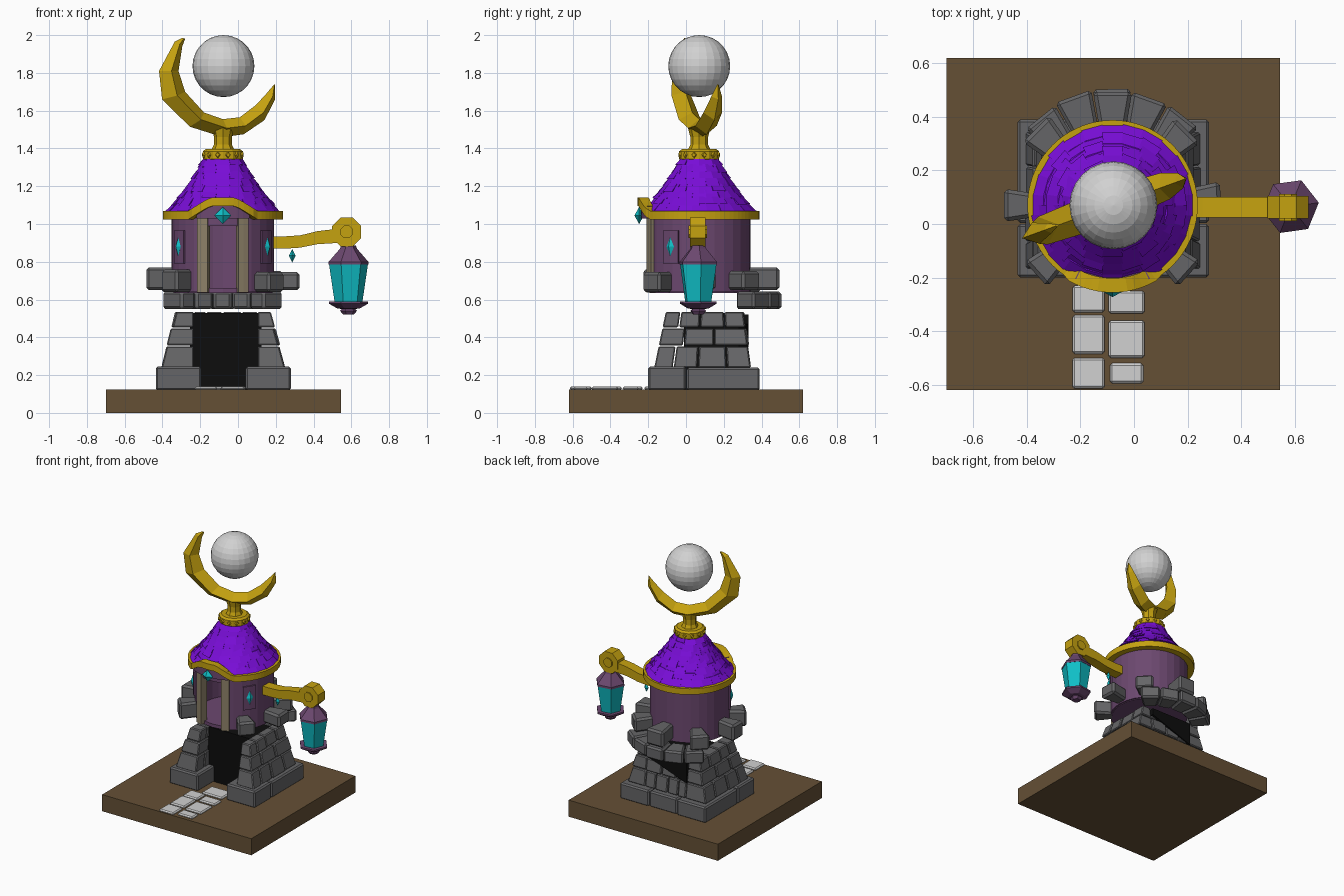
import bpy, bmesh, math, random
from mathutils import Vector

if "Cube" in bpy.data.objects:
    bpy.data.objects.remove(bpy.data.objects["Cube"])
random.seed(4)
CX, CY = -0.08, 0.07          # tower axis
R = math.radians

def mat(name, r, g, b):
    m = bpy.data.materials.new(name)
    m.diffuse_color = (r, g, b, 1)
    m.use_nodes = True
    m.node_tree.nodes["Principled BSDF"].inputs["Base Color"].default_value = m.diffuse_color
    return m
BROWN = mat("earth brown", .13, .08, .036)
GOLD = mat("gold", .56, .36, .005)
VIOLET = mat("roof violet", .19, .004, .68)
MAUVE = mat("mauve wall", .15, .065, .16)
STONE = mat("grey stone", .13, .13, .135)
PALE = mat("pale stone", .64, .64, .64)
CYAN = mat("cyan glass", .005, .52, .57)
KHAKI = mat("khaki post", .27, .22, .14)
BLACK = mat("black interior", .004, .004, .004)

def finish(name, bm, m, bevel=0):
    bmesh.ops.recalc_face_normals(bm, faces=bm.faces)
    me = bpy.data.meshes.new(name)
    bm.to_mesh(me); bm.free()
    me.materials.append(m)
    o = bpy.data.objects.new(name, me)
    bpy.context.collection.objects.link(o)
    if bevel:
        b = o.modifiers.new("bevel", 'BEVEL')
        b.width, b.segments = bevel, 1
    return o

def add_loft(bm, loops, closed=False):
    """Skin a list of equal-length point loops."""
    vs = [[bm.verts.new(p) for p in l] for l in loops]
    n = len(vs[0])
    for a, b in zip(vs, vs[1:] + (vs[:1] if closed else [])):
        for i in range(n):
            bm.faces.new((a[i], a[(i + 1) % n], b[(i + 1) % n], b[i]))
    if not closed:
        bm.faces.new(vs[0]); bm.faces.new(vs[-1])

def loft(name, loops, m, closed=False):
    bm = bmesh.new(); add_loft(bm, loops, closed)
    return finish(name, bm, m)

def pol(a, r, z):
    return (CX + r * math.cos(R(a)), CY + r * math.sin(R(a)), z)

def rect(x0, x1, y0, y1, z):
    return [(x0, y0, z), (x1, y0, z), (x1, y1, z), (x0, y1, z)]

def add_box(bm, x0, x1, y0, y1, z0, z1):
    add_loft(bm, [rect(x0, x1, y0, y1, z0), rect(x0, x1, y0, y1, z1)])

def box(name, m, *d, bevel=0):
    bm = bmesh.new(); add_box(bm, *d)
    return finish(name, bm, m, bevel)

def sect(a, r0, r1, z0, z1):
    return [pol(a, r0, z0), pol(a, r1, z0), pol(a, r1, z1), pol(a, r0, z1)]

def arc(name, m, a0, a1, r0, r1, z0, z1, n=1):
    return loft(name, [sect(a0 + (a1 - a0) * i / n, r0, r1, z0, z1) for i in range(n + 1)], m)

def lathe(name, prof, n, m, x=CX, y=CY, rot=0):
    return loft(name, [[(x + r * math.cos(R(rot + 360 * i / n)), y + r * math.sin(R(rot + 360 * i / n)), z)
                        for i in range(n)] for r, z in prof], m)

def gem(name, c, ang, w, h, d):
    """Faceted diamond facing the direction ang."""
    c = Vector(c); t = Vector((-math.sin(R(ang)), math.cos(R(ang)), 0))
    nrm = Vector((math.cos(R(ang)), math.sin(R(ang)), 0)); up = Vector((0, 0, 1))
    bm = bmesh.new()
    rim = [bm.verts.new(c + v) for v in (t * w, up * h, -t * w, -up * h)]
    for s in (d, -d):
        tip = bm.verts.new(c + nrm * s)
        for i in range(4):
            bm.faces.new((rim[i], rim[(i + 1) % 4], tip))
    finish(name, bm, CYAN)

# ground slab and path stones
box("ground_slab", BROWN, -.70, .545, -.62, .62, 0, .125)
bm = bmesh.new()
for d in ((-.23, -.11, -.33, -.23), (-.095, .04, -.335, -.25), (-.23, -.11, -.485, -.34),
          (-.095, .04, -.5, -.36), (-.23, -.11, -.615, -.5), (-.09, .035, -.595, -.52), (-.15, .02, -.22, -.1)):
    add_box(bm, *d, .12, .14)
finish("path_stones", bm, PALE, .008)

# plinth
bm = bmesh.new()
for x0, x1 in ((-.435, -.195), (.04, .28)):
    add_box(bm, x0, x1, -.2, .0, .12, .245)
    add_box(bm, x0, x1, .003, .39, .12, .24)
add_box(bm, -.192, .037, .28, .385, .12, .24)
finish("plinth", bm, STONE, .01)

# tapered stone tower: three courses, open at the front
def lim(z):
    t = (z - .245) / .29
    return -.40 + .07 * t, .25 - .08 * t, -.17 + .06 * t, .345 - .04 * t
IN0, IN1 = -.235, .105
bm = bmesh.new()
for k, (z0, z1) in enumerate(((.24, .352), (.358, .447), (.453, .535))):
    cuts = (0, .28, .62, 1) if k % 2 else (0, .2, .45, .75, 1)
    for c0, c1 in zip(cuts, cuts[1:]):
        j = random.uniform(-.006, .006)
        side = [[], []]; back = []
        for z in (z0, z1):
            xa, xb, ya, yb = lim(z)
            y0, y1 = ya + (yb - ya) * c0 + .003, ya + (yb - ya) * c1 - .003
            side[0].append(rect(xa + j, IN0, y0, y1, z))
            side[1].append(rect(IN1, xb + j, y0, y1, z))
            w = IN1 - IN0
            back.append(rect(IN0 + w * c0 + .003, IN0 + w * c1 - .003, yb - .07, yb + j, z))
        for l in side + [back]:
            add_loft(bm, l)
finish("tower_stones", bm, STONE, .006)
box("dark_interior", BLACK, IN0 - .02, IN1 + .02, -.01, .28, .12, .528)
loft("dark_back_gap", [[(IN0, y, .35), (IN1, y, .47), (IN1, y, .52), (IN0, y, .52)] for y in (.25, .332)], BLACK)

# floating stone arch behind the tower, and the loose stones on top
bm = bmesh.new()
for i in range(5):
    a = 42 + i * 19.5
    add_loft(bm, [sect(b, .29, .435 + random.uniform(-.008, .006), .55, .642) for b in (a, a + 18.7)])
finish("back_arch_stones", bm, STONE, .012)
bm = bmesh.new()
for a, r1, z0, z1 in ((3, .41, .65, .745), (45, .40, .65, .75), (90, .43, .65, .77), (135, .41, .64, .75),
                      (180, .41, .65, .77), (222, .39, .64, .76), (318, .39, .64, .745)):
    w = random.uniform(8.5, 10)
    add_loft(bm, [sect(b, .25, r1, z0, z1) for b in (a - w, a + w)])
finish("loose_stones", bm, STONE, .014)

# round room, open at the front
arc("room_wall", MAUVE, -68, 248, .245, .272, .64, 1.05, 26)
lathe("room_floor", [(.262, .635), (.262, .66)], 24, MAUVE)
arc("door_lintel", MAUVE, 248, 292, .25, .275, .99, 1.10, 6)
for s, n in ((-1, "left"), (1, "right")):
    arc("door_post_" + n, KHAKI, 270 + s * 16.5, 270 + s * 28, .24, .29, .638, 1.04, 2)
    a = 270 + s * 57
    arc("wall_panel_" + n, MAUVE, a - 9.5, a + 9.5, .26, .282, .79, .965, 2)
    gem("panel_gem_" + n, pol(a, .282, .88), a, .024, .05, .016)

# eave ring with a raised arch over the door
loops = []
for i in range(72):
    a = i * 5
    d = abs(a - 270)
    up = .07 * min(1, max(0, (34 - d) / 22))
    out = .008 if up else 0
    loops.append(sect(a, .272, .318 + out, 1.025 + up, 1.07 + up))
loft("eave_ring", loops, GOLD, True)
lathe("soffit", [(.29, 1.035), (.29, 1.06)], 32, GOLD)
arc("arch_fill", MAUVE, 243, 297, .27, .308, 1.03, 1.095, 8)
gem("arch_gem", pol(270, .318, 1.045), 270, .045, .045, .025)

# shingled roof
def roof_r(t):
    return .296 - .191 * t - .05 * t * (1 - t)
lathe("roof_core", [(roof_r(t / 6) - .012, 1.055 + .285 * t / 6) for t in range(7)], 24, VIOLET)
bm = bmesh.new()
ROWS = 8
for k in range(ROWS):
    t0, t1 = k / ROWS, min(1, (k + 1.25) / ROWS)
    n = 24 - k * 2
    for i in range(n):
        a = (i + .5 * (k % 2)) * 360 / n
        w = 180 / n * 1.02
        j, dz = random.uniform(.002, .012), random.uniform(-.012, .006)
        z0, z1 = 1.068 + .275 * t0 + (dz if k else 0), 1.068 + .275 * t1
        r0, r1 = roof_r(t0), roof_r(t1)
        add_loft(bm, [[pol(b, r0 - .012, z0), pol(b, r0 + j, z0), pol(b, r1 + .001, z1), pol(b, r1 - .012, z1)]
                      for b in (a - w, a + w)])
finish("roof_shingles", bm, VIOLET)

# collar, stem, crescent and orb
lathe("collar", [(.098, 1.335), (.106, 1.345), (.106, 1.385), (.09, 1.397)], 12, GOLD)
bm = bmesh.new()
for i in range(12):
    a = i * 30 + 15
    add_loft(bm, [[pol(a + da * s, .100, 1.366 + dz * s) for da, dz in ((9, 0), (0, .02), (-9, 0), (0, -.02))] if r else
                  [pol(a + da * .6, .112, 1.366 + dz * .6) for da, dz in ((9, 0), (0, .02), (-9, 0), (0, -.02))]
                  for r, s in ((1, 1), (0, .6))])
finish("collar_studs", bm, GOLD)
lathe("stem", [(.062, 1.39), (.047, 1.42), (.047, 1.46), (.06, 1.51)], 8, GOLD)
# outer x, z, inner x, z, half thickness
horn = [(-.295, 1.985, -.28, 1.98, .004), (-.335, 1.965, -.295, 1.94, .02), (-.418, 1.81, -.315, 1.81, .042),
        (-.402, 1.66, -.28, 1.70, .055), (-.255, 1.515, -.18, 1.59, .062), (-.08, 1.46, -.08, 1.555, .062),
        (.03, 1.475, .01, 1.565, .06), (.14, 1.55, .095, 1.63, .052), (.197, 1.66, .15, 1.69, .03),
        (.195, 1.74, .188, 1.735, .004)]
ca, sa = math.cos(R(20)), math.sin(R(20))
def plane(x, z, v):
    u = (x - CX) / ca
    return (CX + u * ca - v * sa, CY + u * sa + v * ca, z)
loft("crescent", [[plane(a, b, 0), plane(.5 * (a + c), .5 * (b + d), h), plane(c, d, 0),
                   plane(.5 * (a + c), .5 * (b + d), -h)] for a, b, c, d, h in horn], GOLD)
bm = bmesh.new()
bmesh.ops.create_uvsphere(bm, u_segments=24, v_segments=14, radius=.164)
finish("moon_orb", bm, PALE).location = (-.077, .07, 1.836)

# lantern arm with octagonal hub
AY = .062
loft("lantern_arm", [[(x, AY - .038, z0), (x, AY + .038, z0), (x, AY + .038, z1), (x, AY - .038, z1)]
                     for x, z0, z1 in ((.16, .87, .935), (.255, .87, .935), (.33, .875, .94),
                                       (.42, .893, .962), (.53, .90, .975))], GOLD)
def disc(name, r, h):
    loft(name, [[(.575 + r * math.cos(R(22.5 + 45 * i)), y, .958 + r * math.sin(R(22.5 + 45 * i)))
                 for i in range(8)] for y in (AY - h, AY + h)], GOLD)
disc("arm_hub", .083, .042)
disc("hub_boss", .036, .05)
gem("arm_pendant", (.287, AY, .832), 270, .018, .035, .018)

# hanging lantern
LX, LY = .585, .065
lathe("lantern_cap", [(.04, .885), (.045, .87), (.106, .80), (.106, .785)], 6, MAUVE, LX, LY, 8)
lathe("lantern_glass", [(.104, .787), (.074, .585)], 6, CYAN, LX, LY, 8)
lathe("lantern_base", [(.104, .59), (.104, .578), (.06, .553), (.035, .55), (.045, .54), (.03, .522)],
      6, MAUVE, LX, LY, 8)
